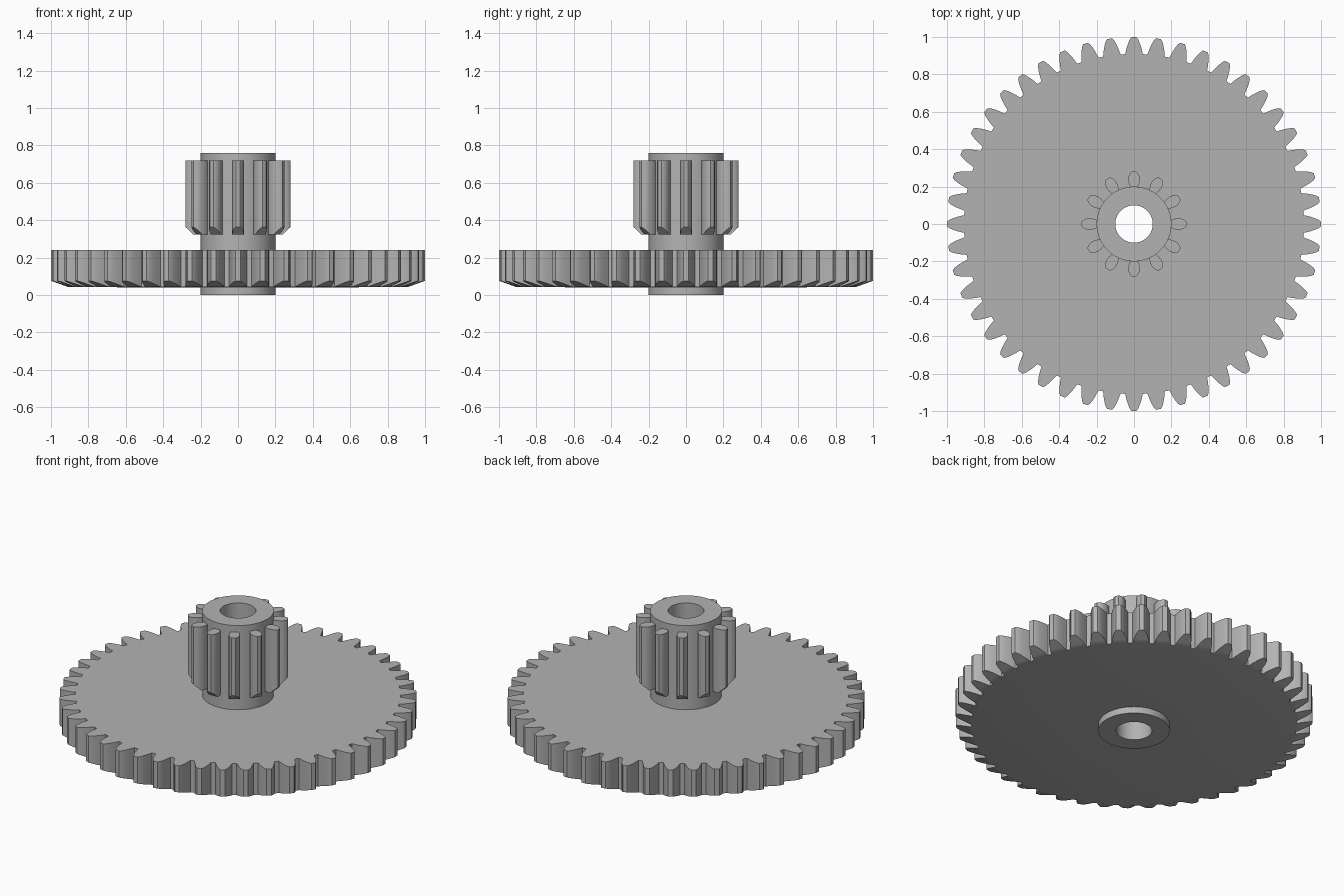
import bpy, bmesh
from math import sin, cos, tau, radians

cube = bpy.data.objects.get("Cube")
if cube:
    bpy.data.objects.remove(cube, do_unlink=True)

GREY = (0.45, 0.45, 0.45, 1)
grey = bpy.data.materials.new("light grey plastic")
grey.use_nodes = True
grey.diffuse_color = GREY
grey.node_tree.nodes["Principled BSDF"].inputs["Base Color"].default_value = GREY


def finish(bm, name):
    bmesh.ops.recalc_face_normals(bm, faces=bm.faces)
    mesh = bpy.data.meshes.new(name)
    bm.to_mesh(mesh)
    bm.free()
    mesh.materials.append(grey)
    obj = bpy.data.objects.new(name, mesh)
    bpy.context.collection.objects.link(obj)
    bpy.ops.object.select_all(action='DESELECT')
    obj.select_set(True)
    bpy.context.view_layer.objects.active = obj
    bpy.ops.object.shade_smooth_by_angle(angle=radians(25))


def lathe(name, profile, steps=64):
    """Closed (radius, height) profile turned around z."""
    bm = bmesh.new()
    rings = [[bm.verts.new((r * cos(tau * i / steps), r * sin(tau * i / steps), z))
              for r, z in profile] for i in range(steps)]
    n = len(profile)
    for i in range(steps):
        a, b = rings[i], rings[(i + 1) % steps]
        for j in range(n):
            k = (j + 1) % n
            bm.faces.new((a[j], a[k], b[k], b[j]))
    finish(bm, name)


def gear(name, count, stations, low, high, ramp_start, ramp, web_radius=None):
    """Teeth given as (radius, half width) stations, with a lower edge that
    ramps up outwards; an optional web joins them to the hub."""
    bm = bmesh.new()
    roots = []
    for t in range(count):
        c, s = cos(tau * t / count), sin(tau * t / count)

        def point(r, w, z):
            return bm.verts.new((r * c - w * s, r * s + w * c, z))

        # each row: right low, left low, left high, right high
        rows = []
        for r, w in stations:
            z = low + max(0, r - ramp_start) * ramp
            rows.append([point(r, -w, z), point(r, w, z),
                         point(r, w, high), point(r, -w, high)])
        for a, b in zip(rows, rows[1:]):
            for j in range(4):
                k = (j + 1) % 4
                bm.faces.new((a[j], a[k], b[k], b[j]))
        bm.faces.new(rows[-1])
        roots.append(rows[0])
        if web_radius:
            w = web_radius * stations[0][1] / stations[0][0]
            roots[-1] += [point(web_radius, -w, low), point(web_radius, w, low),
                          point(web_radius, w, high), point(web_radius, -w, high)]
    if web_radius:
        for t in range(count):
            a, b = roots[t], roots[(t + 1) % count]
            bm.faces.new((a[1], b[0], b[3], a[2]))          # valley floor
            bm.faces.new((a[0], a[1], a[5], a[4]))          # underside
            bm.faces.new((a[1], b[0], b[4], a[5]))
            bm.faces.new((a[3], a[2], a[6], a[7]))          # top side
            bm.faces.new((a[2], b[3], b[7], a[6]))
    finish(bm, name)


# Hollow shaft through both gears
lathe("hub", [(0.1, 0), (0.2, 0), (0.2, 0.76), (0.1, 0.76)])

# Large wheel
gear("large_gear", 48,
     [(0.908, 0.047), (0.935, 0.041), (0.965, 0.032), (0.988, 0.022), (0.999, 0.013)],
     low=0.04, high=0.24, ramp_start=0.9, ramp=0.36, web_radius=0.19)

# Small pinion teeth on the hub
gear("pinion_teeth", 12,
     [(0.19, 0.016), (0.205, 0.023), (0.222, 0.029), (0.24, 0.031),
      (0.258, 0.028), (0.272, 0.021), (0.281, 0.011)],
     low=0.325, high=0.72, ramp_start=0.24, ramp=0.95)
